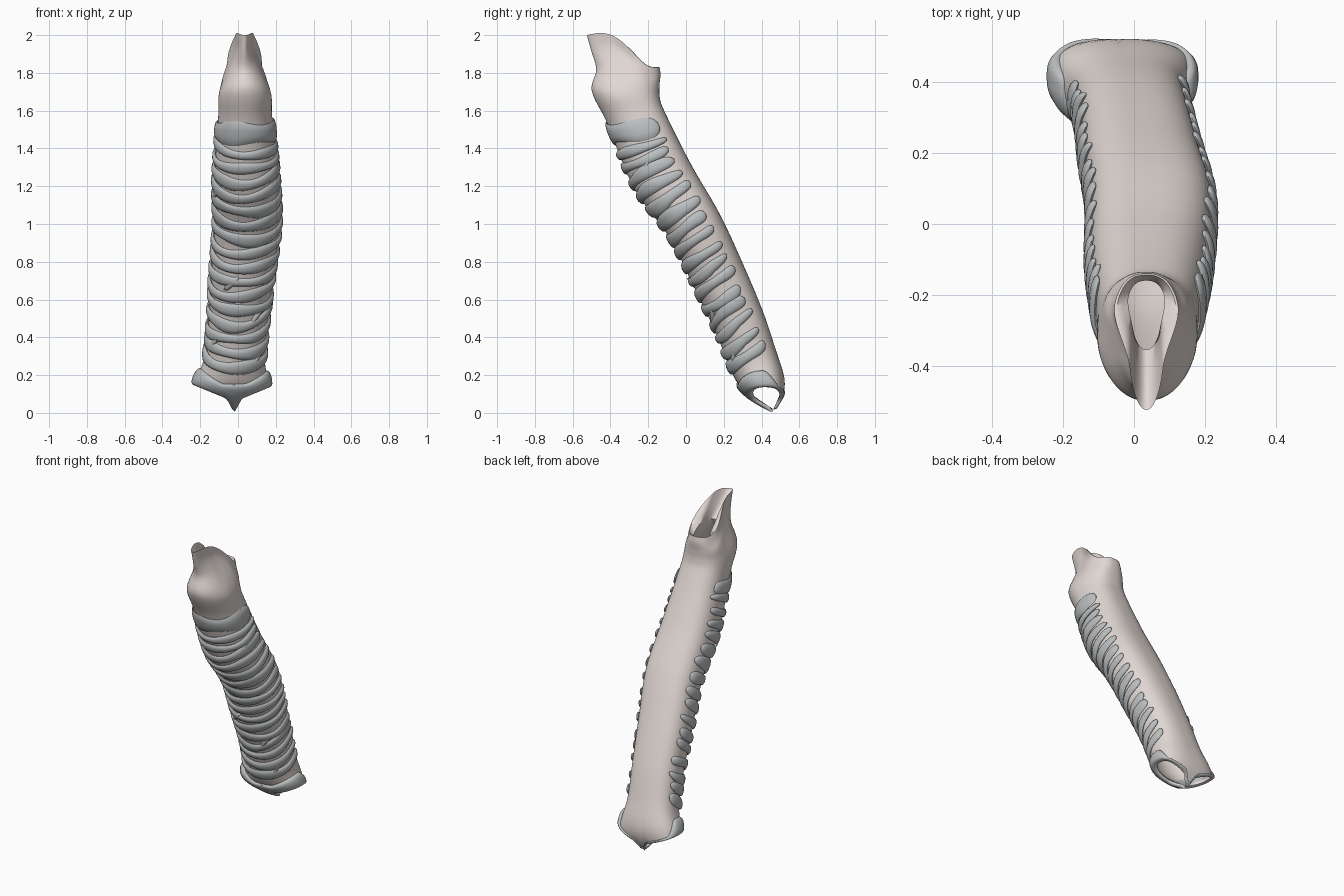
import bpy, bmesh, math, random
from math import sin, cos, pi

if "Cube" in bpy.data.objects:
    bpy.data.objects.remove(bpy.data.objects["Cube"])
random.seed(4)

# Tube sections: front y, front z, back y, back z, x centre, half width, front pinch
SECTIONS = [
    (-.525, 2.0, -.14, 1.83, .035, .098, .48),
    (-.50, 1.91, -.135, 1.79, .033, .105, .50),
    (-.475, 1.82, -.14, 1.74, .034, .125, .30),
    (-.50, 1.71, -.14, 1.68, .037, .137, .0),
    (-.425, 1.55, -.12, 1.61, .038, .142, .0),
    (-.27, 1.18, .03, 1.31, .043, .168, .0),
    (-.09, .93, .18, 1.05, .048, .172, .0),
    (.05, .65, .31, .77, .02, .164, .0),
    (.16, .42, .41, .53, .0, .156, .0),
    (.24, .22, .48, .32, -.02, .162, .0),
    (.285, .14, .52, .19, -.033, .193, .0),
    (.36, .07, .515, .10, -.033, .2, .0),
    (.455, .01, .47, .015, -.03, .2, .0),
    (.46, -.02, .465, -.02, -.03, .2, .0),
]
LEN = len(SECTIONS)
NC = 96


def tangent(i, k):
    a, b = SECTIONS[max(i - 1, 0)], SECTIONS[min(i + 1, LEN - 1)]
    return (b[k] - a[k]) / (b[1] - a[1])


def section(fz):
    """Smoothly interpolated section at front height fz."""
    i = 0
    while i < LEN - 2 and SECTIONS[i + 1][1] > fz:
        i += 1
    a, b = SECTIONS[i], SECTIONS[i + 1]
    d = b[1] - a[1]
    t = min(max((fz - a[1]) / d, 0), 1)
    h0, h1 = 2*t**3 - 3*t*t + 1, 3*t*t - 2*t**3
    g0, g1 = t**3 - 2*t*t + t, t**3 - t*t
    return [h0*a[k] + h1*b[k] + d*(g0*tangent(i, k) + g1*tangent(i + 1, k)) for k in range(7)]


def place(sec, th, off=0):
    """Point on a section; th = 0 is the front, pi the back."""
    fy, fz, by, bz, xc, hw, p = sec
    c, s = cos(th), sin(th)
    if c < 0:                                   # flattened back wall
        c = -abs(c)**.75
        s = math.copysign(abs(s)**.8, s)
    k = (1 + c) / 2
    ly, lz = (fy - by) / 2, (fz - bz) / 2
    half = max(math.hypot(ly, lz), 1e-4)
    f = max(half + off, .002) / half * c
    e = min(max((k - .2) / .5, 0), 1)
    e = e * e * (3 - 2 * e)
    q = min(max((k - .3) / .7, 0), 1)
    x = xc + (hw + off) * s * (1 - p * e)
    z = (fz + bz) / 2 + lz * f
    if p > .001:                                # stepped upper rim
        z += p / .5 * (.06 * sin(pi * q) - .02 * sin(pi * min(k / .3, 1)))
    return (x, (fy + by) / 2 + ly * f, z)


def surf(fz, th, off=0):
    return place(section(fz), th, off)


def cut(x):
    """Height of the forked lower edge."""
    d = abs(x + .02)
    return d * 1.9 if d < .04 else .076 + (d - .04) * .42


def lower_limit(th):
    lo, hi = 0.0, .3
    for _ in range(22):
        m = (lo + hi) / 2
        p = surf(m, th)
        if p[2] > cut(p[0]):
            hi = m
        else:
            lo = m
    return hi


def material(name, col):
    m = bpy.data.materials.new(name)
    m.diffuse_color = (*col, 1)
    m.use_nodes = True
    m.node_tree.nodes["Principled BSDF"].inputs["Base Color"].default_value = m.diffuse_color
    return m


def grid_object(name, rows, mat, wrap_rows, wrap_cols, caps=False):
    """Mesh from a grid of points, optionally closed in either direction."""
    bm = bmesh.new()
    g = [[bm.verts.new(p) for p in r] for r in rows]
    nr, nc = len(g), len(g[0])
    for i in range(nr if wrap_rows else nr - 1):
        for j in range(nc if wrap_cols else nc - 1):
            i2, j2 = (i + 1) % nr, (j + 1) % nc
            bm.faces.new((g[i][j], g[i][j2], g[i2][j2], g[i2][j]))
    if caps:
        bm.faces.new(g[0])
        bm.faces.new(g[-1])
    bmesh.ops.recalc_face_normals(bm, faces=bm.faces)
    me = bpy.data.meshes.new(name)
    bm.to_mesh(me)
    bm.free()
    me.materials.append(mat)
    ob = bpy.data.objects.new(name, me)
    bpy.context.collection.objects.link(ob)
    bpy.context.view_layer.objects.active = ob
    ob.select_set(True)
    bpy.ops.object.shade_smooth_by_angle(angle=math.radians(50))
    ob.select_set(False)
    return ob


lining = material("lining", (.76, .69, .66))
cartilage = material("cartilage", (.50, .52, .53))

# Airway tube: outer wall, rolled upper lip and inner wall in one closed sheet
angles = [2 * pi * j / NC for j in range(NC)]
limits = [lower_limit(t) for t in angles]


def wall(top, n, off):
    return [[surf(top + (limits[j] - top) * i / n, t, off) for j, t in enumerate(angles)]
            for i in range(n + 1)]


def blend(a, b, t, up=0):
    return [(p[0] + (q[0] - p[0]) * t, p[1] + (q[1] - p[1]) * t,
             p[2] + (q[2] - p[2]) * t + up) for p, q in zip(a, b)]


outer = wall(2.0, 80, 0)
inner = wall(1.68, 60, -.015)
throat = [place((-.355, 1.86, -.16, 1.80, .035, .055, .25), t) for t in angles]
lip = [blend(outer[0], throat, .2, .008), blend(outer[0], throat, .6, .004), throat,
       blend(throat, inner[0], .3, -.02), blend(throat, inner[0], .7, -.01)]
grid_object("airway_tube", outer[::-1] + lip + inner, lining, True, True)


# C-shaped cartilage rings around the front
def ring(name, centre, height, slant, tilt, wave, reach):
    n, m, rows = 56, 10, []
    ph = random.uniform(0, 6.28)
    r1, r2 = reach + random.uniform(-.12, .08), reach + random.uniform(-.12, .08)
    for i in range(n + 1):
        s = -cos(pi * i / n)                    # denser toward the tips
        th = s * (r1 if s < 0 else r2)
        taper = max(1 - abs(s)**12, .0)**.5 * .97 + .03
        c = centre + slant * (1 - cos(th)) / 2 + tilt * sin(th) + wave * sin(2.5 * th + ph)
        h = height * taper * (1 + .18 * sin(3 * th + ph * 2))
        rows.append([surf(c + h * cos(2 * pi * j / m), th,
                          .005 + .013 * taper * sin(2 * pi * j / m)) for j in range(m)])
    grid_object(name, rows, cartilage, False, True, True)


ring("top_ring", 1.475, .056, -.03, .0, .004, 2.15)
COUNT = 16
for i in range(COUNT):
    ring(f"ring_{i + 1}", 1.365 - i * .0752, random.uniform(.024, .031),
         .02 + .04 * min(i / 5, 1), random.uniform(-.014, .014),
         random.uniform(.003, .010), 2.12)

# Slanted links where neighbouring rings fuse
for i, (z, a) in enumerate([(1.25, 1.25), (.68, -.35), (.50, .6), (.34, -.9), (1.10, -1.2), (.27, .8)]):
    rows = []
    for k in range(9):
        s = -1 + k / 4
        w = .022 * (max(1 - s**4, 0) * .95 + .05)
        th = a + s * .22
        rows.append([surf(z + .025 * (1 - cos(th)) + s * .035 + w * cos(2 * pi * j / 8), th,
                          .004 + .012 * sin(2 * pi * j / 8)) for j in range(8)])
    grid_object(f"ring_link_{i + 1}", rows, cartilage, False, True, True)

# Forked bottom ring: broad over the front, a thin rim around the side openings
rows = []
for j, t in enumerate(angles):
    a = min(t, 2 * pi - t)
    k = min(max((2.2 - a) / .5, 0), 1)
    k = k * k * (3 - 2 * k)
    low = limits[j]
    top = low + .012 + k * max(.055, .14 + .012 * (1 - cos(t)) - low)
    out = .010 + .012 * k
    mid, h = (low + top) / 2, (top - low) / 2
    rows.append([surf(max(mid + h * math.copysign(abs(cos(b))**.6, cos(b)), -.012), t,
                      out * sin(b) * (1 if sin(b) > 0 else .8))
                 for b in [2 * pi * q / 16 for q in range(16)]])
grid_object("forked_bottom_ring", rows, cartilage, True, True)
